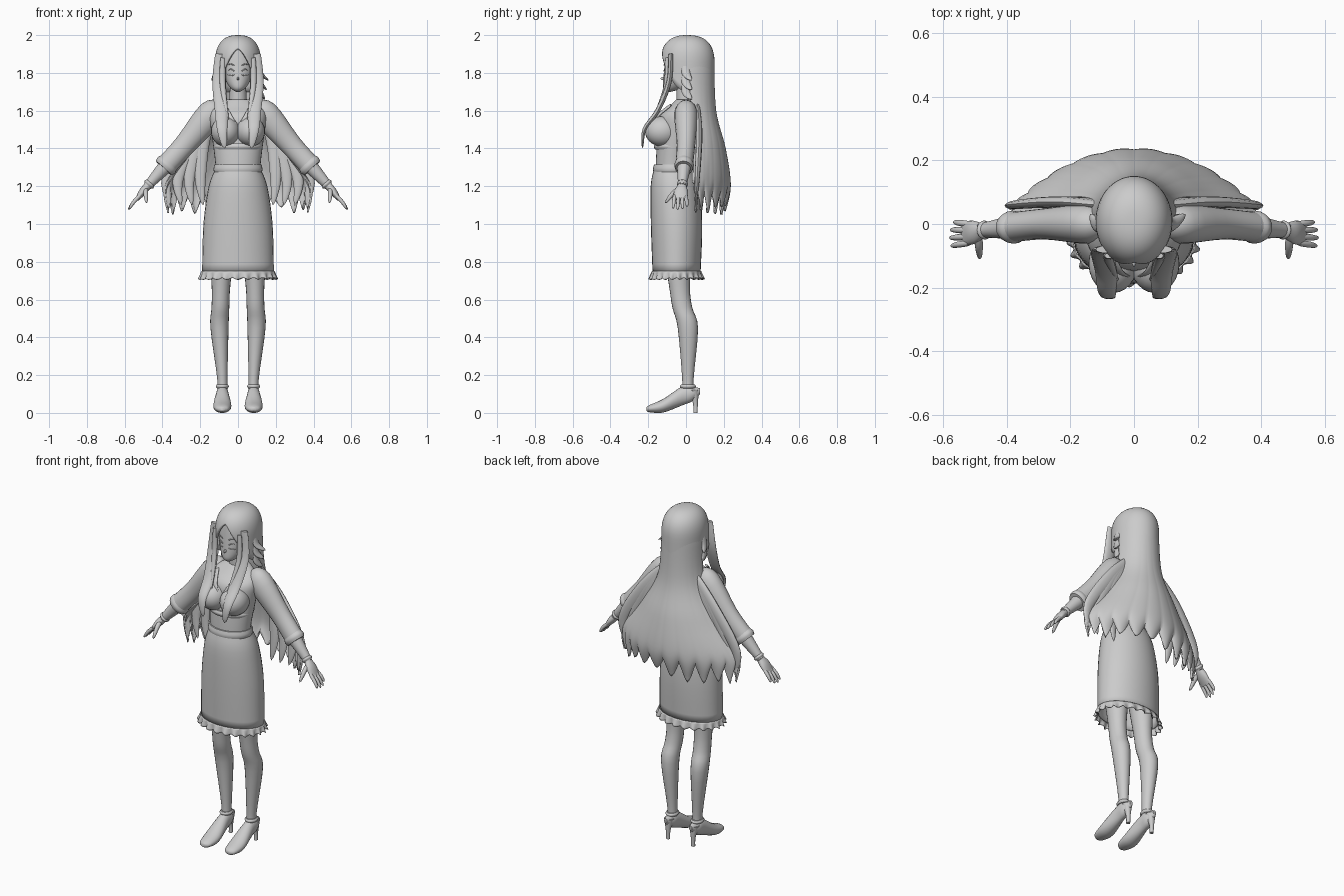
import bpy, bmesh, random
from math import sin, cos, pi, sqrt
from mathutils import Vector

random.seed(4)
if "Cube" in bpy.data.objects:
    bpy.data.objects.remove(bpy.data.objects["Cube"])

grey = bpy.data.materials.new("plain grey")
grey.use_nodes = True
shade = (.6, .6, .6, 1)
grey.diffuse_color = shade
grey.node_tree.nodes["Principled BSDF"].inputs["Base Color"].default_value = shade

X, Y, Z = Vector((1, 0, 0)), Vector((0, 1, 0)), Vector((0, 0, 1))
SIDES = {"left": 1, "right": -1}


def turn(count):
    """Angles evenly spaced round a circle."""
    return [2 * pi * step / count for step in range(count)]


def skin(name, rows, closed=True, caps=True, thickness=0):
    """Join equal-length rows of points into a smooth surface."""
    mesh_data = bmesh.new()
    verts = [[mesh_data.verts.new(point) for point in row] for row in rows]
    count = len(rows[0])
    for lower, upper in zip(verts, verts[1:]):
        for i in range(count if closed else count - 1):
            j = (i + 1) % count
            mesh_data.faces.new((lower[i], lower[j], upper[j], upper[i]))
    if caps and closed:
        mesh_data.faces.new(verts[0])
        mesh_data.faces.new(verts[-1])
    bmesh.ops.remove_doubles(mesh_data, verts=mesh_data.verts, dist=.00001)
    bmesh.ops.recalc_face_normals(mesh_data, faces=mesh_data.faces)
    mesh = bpy.data.meshes.new(name)
    mesh_data.to_mesh(mesh)
    mesh_data.free()
    mesh.materials.append(grey)
    part = bpy.data.objects.new(name, mesh)
    bpy.context.collection.objects.link(part)
    if thickness:
        solid = part.modifiers.new("thickness", "SOLIDIFY")
        solid.thickness, solid.offset = thickness, -1
    bpy.ops.object.select_all(action="DESELECT")
    part.select_set(True)
    bpy.context.view_layer.objects.active = part
    bpy.ops.object.shade_smooth_by_angle(angle=.9)


def spline(points, steps=4):
    """Smooth curve through number tuples of any length."""
    curve = []
    last = len(points) - 1
    for i in range(last):
        before, start, end, after = (Vector(points[min(max(i + k, 0), last)]) for k in (-1, 0, 1, 2))
        for step in range(steps):
            t = step / steps
            leave, arrive = (end - before) / 2, (after - start) / 2
            bend = end - start
            curve.append(start + leave * t + (3 * bend - 2 * leave - arrive) * t ** 2
                         + (leave + arrive - 2 * bend) * t ** 3)
    return curve + [Vector(points[last])]


def loft(name, stations, axis=None, ref=Y, side=1, flat=1, steps=4, sides=20, **options):
    """Elliptical sections: centre, half width and, if not width * flat, half depth along ref."""
    path = spline(stations, steps)
    rows = []
    for i, station in enumerate(path):
        centre, width = Vector(station[:3]), max(station[3], .0005)
        depth = station[4] if len(station) > 4 else width * flat
        ahead, behind = path[min(i + 1, len(path) - 1)], path[max(i - 1, 0)]
        along = axis or Vector((ahead - behind)[:3]).normalized()
        deep = (ref - along * ref.dot(along)).normalized()
        wide = deep.cross(along)
        ring = [centre + wide * cos(q) * width + deep * sin(q) * depth for q in turn(sides)]
        rows.append([(p.x * side, p.y, p.z) for p in ring])
    skin(name, rows, **options)


def upright(name, rings, **options):
    """Level rings on the centre line: height, y, half width, half depth."""
    loft(name, [(0, y, z, width, depth) for z, y, width, depth in rings], axis=Z, sides=32, **options)


def strand(name, points, width, flat=1, blunt=.7, **options):
    """Tapering lock, finger or line along a path."""
    path = spline(points, 5)
    stations = []
    for i, point in enumerate(path):
        fullness = max(sin(pi * (1 + 3 * i / (len(path) - 1)) / 4), 0) ** blunt
        stations.append((*point, width * fullness))
    loft(name, stations, flat=flat, steps=1, sides=12, **options)


def hoop(name, centre, width, depth, height, axis=Z, **options):
    """Rounded band round a limb or the waist."""
    loft(name, [(*(Vector(centre) + axis * height * k / 2), width - .006 * k * k, depth - .006 * k * k)
                for k in (-1, 0, 1)], axis=axis, **options)


def ball(name, centre, radii):
    """Stretched sphere."""
    rows = []
    for step in range(1, 16):
        tilt = pi * step / 16
        rows.append([[c + r * d for c, r, d in zip(centre, radii, (sin(tilt) * cos(q), sin(tilt) * sin(q), cos(tilt)))]
                     for q in turn(24)])
    skin(name, rows)


# Head, neck and body
upright("head", [(1.7, -.09, .01, .01), (1.72, -.07, .04, .05), (1.77, -.04, .07, .08),
                 (1.87, 0, .1, .11), (1.94, 0, .08, .1)])
loft("neck", [(0, 0, 1.6, .05), (0, -.01, 1.77, .04)])
ball("nose", (0, -.12, 1.77), (.006, .015, .009))
upright("blouse", [(1.24, -.06, .12, .1), (1.32, -.07, .12, .09), (1.48, -.05, .14, .1),
                   (1.57, -.04, .15, .1), (1.62, -.02, .13, .07), (1.66, 0, .07, .05)])
hoop("under_bust_band", (0, -.06, 1.41), .13, .11, .03, sides=32)
hoop("waistband", (0, -.07, 1.29), .13, .105, .05, sides=32)

# Skirt with a ruffled hem
upright("skirt", [(1.29, -.07, .12, .1), (1.2, -.06, .155, .127), (1, -.05, .183, .136), (.74, -.05, .19, .127)],
        caps=False, thickness=.006)
hem = []
for step in range(6):
    drop = step / 5
    row = []
    for q in turn(176):
        flare = .004 + drop * (.01 + .009 * sin(22 * q))
        row.append(((.19 + flare) * cos(q), (.127 + flare) * sin(q) - .05,
                    .75 - drop * (.04 - .005 * cos(22 * q))))
    hem.append(row)
skin("hem_ruffle", hem, caps=False, thickness=.004)

# Joints of the left arm, mirrored for the right
shoulder, elbow, cuff, wrist = (Vector(p) for p in ((.14, 0, 1.585), (.28, 0, 1.42), (.38, -.01, 1.31), (.48, -.02, 1.2)))
lower_arm = (wrist - cuff).normalized()
fingers = {"index": .92, "middle": 1, "ring": .95, "little": .78}
face_lines = {"eyelash": (1.81, .01), "lower_lid": (1.79, -.005), "eyebrow": (1.84, .007)}

for tag, side in SIDES.items():
    # Bust, neckline and facial lines
    ball(tag + "_bust", (.066 * side, -.125, 1.49), (.077, .092, .08))
    strand(tag + "_lapel", [(.08, -.08, 1.63), (.045, -.15, 1.57), (0, -.17, 1.5)], .015, flat=.4, side=side)
    for line, (height, arch) in face_lines.items():
        arc = [(x, -.02 - .1 * sqrt(1 - (x / .09) ** 2), height + arch * rise)
               for x, rise in ((.02, 0), (.04, 1), (.055, 0))]
        strand(f"{tag}_{line}", arc, .003, ref=Z, side=side)

    # Arms and hands
    loft(tag + "_sleeve", [(.09, 0, 1.62, .03), (*shoulder, .073), (*elbow, .058), (*cuff, .056)], flat=.84, side=side)
    hoop(tag + "_cuff", cuff, .062, .052, .04, axis=lower_arm, side=side)
    loft(tag + "_forearm", [(*cuff, .04), (*wrist, .023)], flat=.95, side=side)
    hoop(tag + "_bracelet", wrist - lower_arm * .015, .031, .03, .02, axis=lower_arm, side=side)
    loft(tag + "_palm", [(*wrist, .02, .024), (.505, -.026, 1.17, .02, .037), (.535, -.03, 1.13, .01, .037)], side=side)
    for i, (finger, length) in enumerate(fingers.items()):
        knuckle = Vector((.52, .02 * i - .06, 1.15))
        reach = Vector((.06, .006 * i - .01, -.075)) * length
        strand(f"{tag}_{finger}_finger", [knuckle, knuckle + reach / 2 + X * .005, knuckle + reach], .01,
               blunt=.4, side=side)
    strand(tag + "_thumb", [(.49, -.03, 1.19), (.488, -.07, 1.16), (.485, -.11, 1.11)], .013, blunt=.5, side=side)

    # Legs and heeled shoes
    loft(tag + "_leg", [(.085, -.05, .95, .077), (.09, -.035, .68, .05), (.093, -.02, .56, .047),
                        (.098, .01, .45, .048), (.083, .01, .18, .027), (.083, .01, .09, .029)],
         axis=Z, flat=1.12, side=side)
    shoe = [(-.21, .02, .012, .01), (-.19, .023, .036, .02), (-.12, .038, .048, .036), (-.02, .09, .034, .05),
            (.03, .1, .03, .04), (.075, .115, .01, .015)]
    loft(tag + "_shoe", [(.083, *station) for station in shoe], axis=Y, ref=Z, side=side)
    loft(tag + "_heel", [(.083, .05, 0, .011), (.083, .05, .05, .013), (.083, .04, .12, .028)], axis=Z, side=side)
    hoop(tag + "_ankle_strap", (.083, .01, .14), .035, .043, .02, side=side)

    # Locks falling over the chest and cheeks
    strand(tag + "_front_lock", [(.09, -.08, 1.9), (.1, -.09, 1.75), (.088, -.15, 1.6), (.084, -.22, 1.5),
                                 (.07, -.23, 1.4)], .036, flat=.38, blunt=.5, side=side)
    strand(tag + "_cheek_lock", [(.08, -.1, 1.88), (.08, -.11, 1.72), (.05, -.185, 1.53)], .016, flat=.7, side=side)

    # Flicked-out tips beside the face, fuller on the left
    for i in range(3 if side > 0 else 2):
        height, reach = 1.76 - .05 * i, .15 - .01 * i + .012 * side
        strand(f"{tag}_flick_{i}", [(.1, 0, height + .12), (.12, 0, height + .04), (reach, .03, height)], .012,
               flat=2, side=side)

    # Inner locks at the edges of the long hair
    for i in range(4):
        out = .2 + .058 * i
        strand(f"{tag}_inner_lock_{i}", [(.1, .06, 1.62), (.12 + out * .3, .07, 1.47), (out, .06, 1.25),
                                         (out - .015, .05, 1.1)], .038, flat=.45, side=side)

# Hair crown, parted above the forehead
crown = []
for step in range(17):
    row = []
    for q in turn(64):
        edge = 1.7 if sin(q) > 0 else 1.93 - .23 * abs(cos(q)) ** 1.5
        height = 2 - (2 - edge) * (step / 16) ** 2
        spread = (1 - (max(height - 1.85, 0) / .15) ** 2.5) ** .4
        row.append((.121 * spread * cos(q), .008 + .143 * spread * sin(q), height))
    crown.append(row)
skin("hair_crown", crown, caps=False, thickness=.012)

# Long back hair: height, half width and back y, flaring down to pointed tips
flow = spline([(1.87, .119, .149), (1.6, .14, .16), (1.4, .25, .21), (1.2, .385, .237), (1.07, .37, .21)], 6)
columns, tips = 120, 12
uneven = [random.uniform(-.025, .03) for tip in range(tips + 1)]
curtain = []
for step, (height, width, back) in enumerate(flow):
    down = step / (len(flow) - 1)
    front = .05 * sqrt(down)
    row = []
    for column in range(columns + 1):
        q = pi * (column / columns - .5)
        tip = column / columns * tips
        notch = abs(tip % 1 - .5) * 2
        puff = 1 + down ** 2 * .04 * (.5 - notch ** 2)
        lift = down ** 5 * (.09 * notch ** 1.5 + uneven[int(tip)] * (1 - notch))
        curl = max(cos(q), 0) ** (1 + 3 * max(width - .12, 0))
        row.append((width * puff * sin(q), front + (back - front) * puff * curl, height + lift))
    curtain.append(row)
skin("back_hair", curtain, closed=False, thickness=.012)
